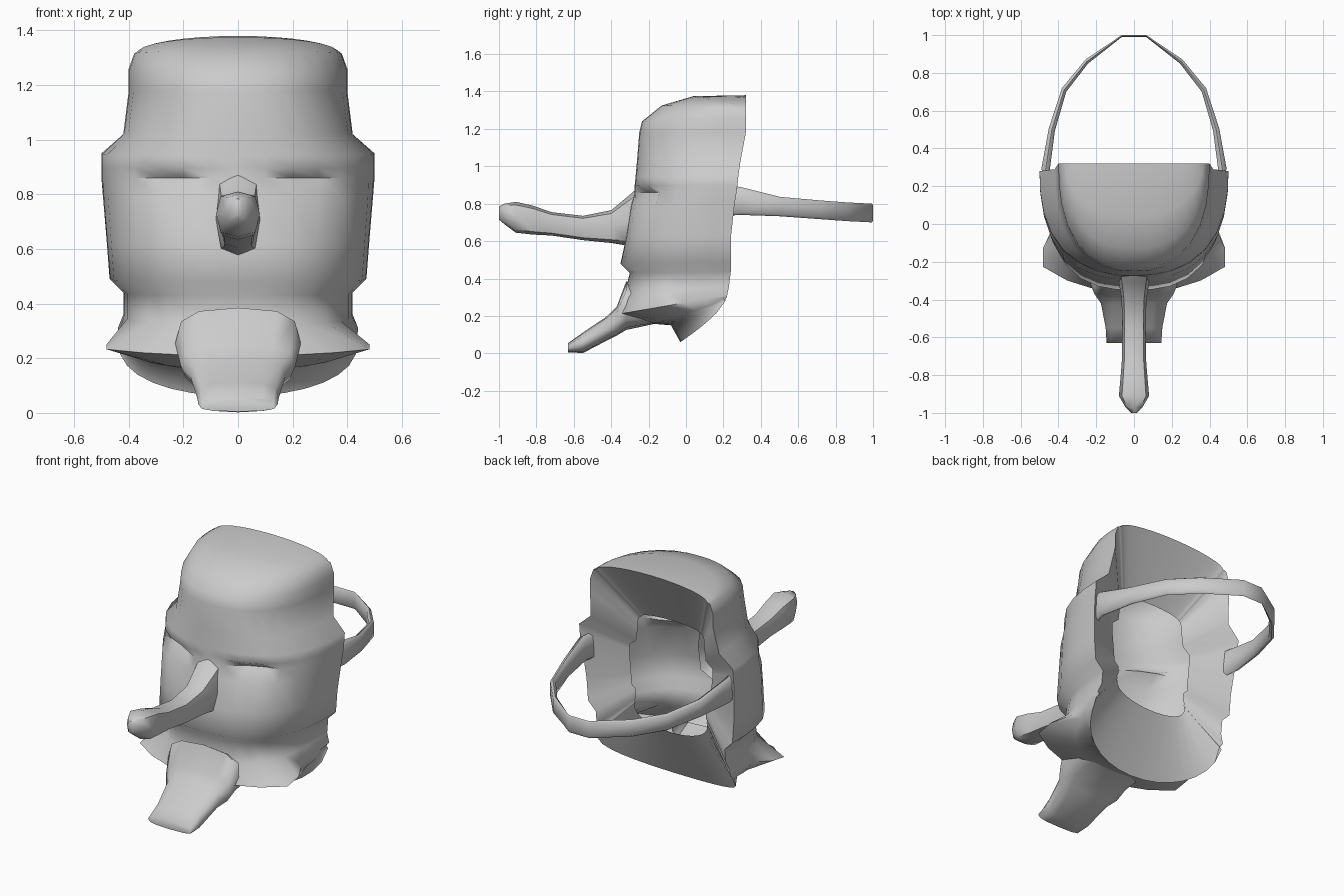
import bpy, bmesh
from math import cos, sin, pi, copysign

cube = bpy.data.objects.get("Cube")
if cube:
    bpy.data.objects.remove(cube)

grey = bpy.data.materials.new("plain grey")
grey.use_nodes = True
COLOUR = (0.6, 0.6, 0.6, 1)
grey.diffuse_color = COLOUR
grey.node_tree.nodes["Principled BSDF"].inputs["Base Color"].default_value = COLOUR


def power(v, p):
    return copysign(abs(v) ** p, v) if abs(v) > 1e-6 else 0.0


def finish(bm, name, angle):
    bmesh.ops.remove_doubles(bm, verts=bm.verts[:], dist=0.0005)
    bmesh.ops.recalc_face_normals(bm, faces=bm.faces[:])
    mesh = bpy.data.meshes.new(name)
    bm.to_mesh(mesh)
    bm.free()
    mesh.materials.append(grey)
    obj = bpy.data.objects.new(name, mesh)
    bpy.context.collection.objects.link(obj)
    bpy.ops.object.select_all(action='DESELECT')
    obj.select_set(True)
    bpy.context.view_layer.objects.active = obj
    bpy.ops.object.shade_smooth_by_angle(angle=angle)


def bridge(bm, a, b, closed):
    count = len(a)
    for i in range(count if closed else count - 1):
        j = (i + 1) % count
        bm.faces.new((a[i], a[j], b[j], b[i]))


def tube(name, sections, sides, p, angle):
    """Loft along y; each section is y, bottom z, top z, half width."""
    bm = bmesh.new()
    rings = []
    for y, low, high, half in sections:
        ring = []
        for i in range(sides):
            a = 2 * pi * i / sides
            ring.append(bm.verts.new((half * power(cos(a), p), y,
                        (low + high) / 2 + (high - low) / 2 * power(sin(a), p))))
        rings.append(ring)
    for a, b in zip(rings, rings[1:]):
        bridge(bm, a, b, True)
    bm.faces.new(rings[-1])
    finish(bm, name, angle)


# Mask shell: squareness, half width, front z, back z, front y, back y
ROWS = [
    (1.0, .44, .06, .28, -.03, .21),
    (.95, .43, .15, .29, -.08, .21),
    (.8, .43, .16, .30, -.20, .22),
    (.75, .44, .21, .31, -.36, .22),
    (.75, .42, .32, .36, -.33, .23),
    (.75, .42, .43, .44, -.30, .24),
    (.75, .47, .48, .49, -.35, .24),
    (.75, .48, .62, .62, -.32, .24),
    (.78, .495, .79, .80, -.295, .26),
    (.82, .50, .86, .86, -.275, .27),
    (.82, .50, .895, .90, -.275, .275),
    (.82, .50, .94, .95, -.27, .28),
    (.82, .42, 1.03, 1.02, -.262, .29),
    (.82, .40, 1.18, 1.18, -.25, .32),
    (.82, .40, 1.24, 1.26, -.235, .32),
    (.85, .38, 1.325, 1.315, -.13, .32),
    (.95, .365, 1.375, 1.32, .04, .32),
    (1.0, .36, 1.38, 1.32, .32, .32),
]
CHIN_ROWS = (0, 1, 2)
LIP_ROW = 3
EYE_ROW = 9
COLUMNS = 16
bm = bmesh.new()
rows = []
for r, (p, w, zf, zb, yf, yb) in enumerate(ROWS):
    row = []
    for i in range(COLUMNS + 1):
        # Evenly fanned points on a squared half circle
        a = pi * i / COLUMNS
        c, s = cos(a), max(sin(a), 0)
        radius = (abs(c) ** (2 / p) + s ** (2 / p)) ** (-p / 2)
        t = s * radius
        x = w * c * radius
        y = yb + (yf - yb) * t
        drop = t ** .75 if r in CHIN_ROWS else t
        # Pointed lip corners
        if r == LIP_ROW:
            x *= 1 + .45 * max(0, 1 - abs(t - .8) / .4)
        # Narrow eye creases
        if r == EYE_ROW and .15 < abs(x) < .37:
            y += .05
        row.append(bm.verts.new((x, y, zb + (zf - zb) * drop)))
    rows.append(row)
for a, b in zip(rows, rows[1:]):
    bridge(bm, a, b, False)

# Broad back rim sloping in to the open hole
loop = rows[0] + [r[-1] for r in rows[1:-1]]
loop += rows[-1][::-1] + [r[0] for r in rows[-2:0:-1]]
inner = [bm.verts.new((v.co.x * .54, .14, .72 + (v.co.z - .72) * .5)) for v in loop]
bridge(bm, loop, inner, True)
finish(bm, "mask_face", 1.1)

# Long nose with a swollen, pointed tip
tube("nose", [
    (-.24, .56, .90, .09),
    (-.31, .575, .84, .08),
    (-.40, .59, .765, .066),
    (-.55, .605, .735, .062),
    (-.72, .63, .755, .064),
    (-.82, .635, .79, .072),
    (-.91, .645, .81, .08),
    (-.97, .69, .80, .045),
    (-1.0, .715, .785, .015),
], 8, .65, 1.0)

# Tongue hanging out over the lower lip
tube("tongue", [
    (-.18, .155, .30, .22),
    (-.32, .125, .385, .23),
    (-.37, .095, .25, .21),
    (-.42, .07, .20, .175),
    (-.55, .002, .112, .15),
    (-.63, .005, .055, .145),
], 12, .7, 1.4)

# Head strap: x, y, middle z, half height, thickness
HALF = [
    (.45, .21, .815, .08, .03),
    (.468, .29, .815, .075, .045),
    (.435, .50, .785, .052, .035),
    (.37, .71, .768, .05, .03),
    (.25, .86, .757, .05, .025),
    (.065, .995, .75, .05, .01),
]
bm = bmesh.new()
rings = []
path = HALF + [(-x, y, z, h, d) for x, y, z, h, d in reversed(HALF)]
for x, y, z, h, d in path:
    # Thickness turns from sideways at the mask to front-to-back behind the head
    nx, ny = x / .5, (y - .2) / .8
    size = (nx * nx + ny * ny) ** .5
    nx, ny = nx / size * d / 2, ny / size * d / 2
    rings.append([bm.verts.new((x + s * nx, y + s * ny, z + k * h))
                  for s, k in ((-1, -.8), (0, -1), (1, -.8), (1, .8), (0, 1), (-1, .8))])
for a, b in zip(rings, rings[1:]):
    bridge(bm, a, b, True)
finish(bm, "head_strap", 1.1)
